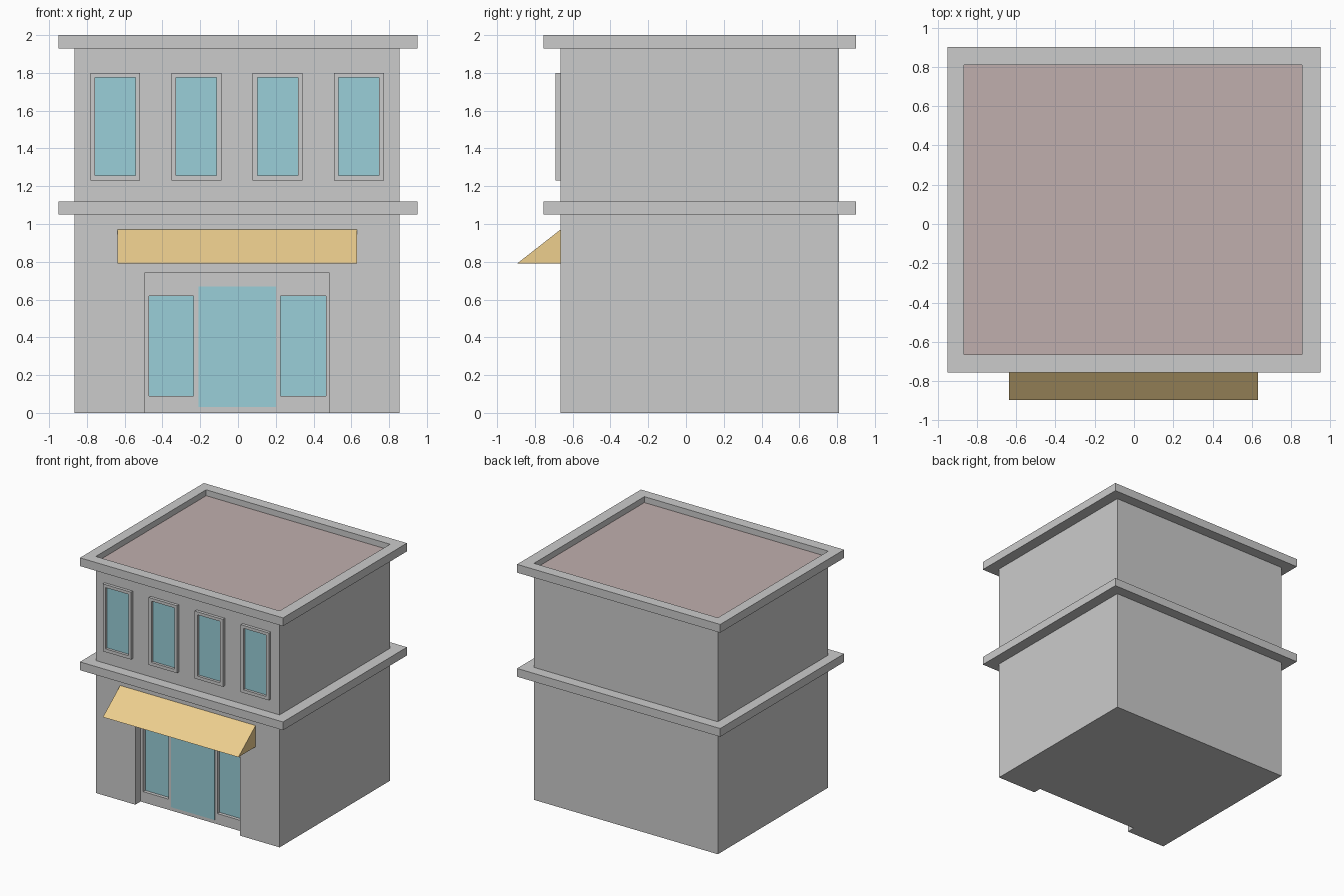
import bpy, bmesh

if "Cube" in bpy.data.objects:
    bpy.data.objects.remove(bpy.data.objects["Cube"])

CX = -0.005                      # facade centre line
X0, X1, Y0, Y1 = -0.865, 0.855, -0.665, 0.81   # wall footprint
SLAB = (-0.95, 0.95, -0.755, 0.90)


def material(name, rgb):
    m = bpy.data.materials.new(name)
    m.diffuse_color = (*rgb, 1)
    m.use_nodes = True
    m.node_tree.nodes["Principled BSDF"].inputs["Base Color"].default_value = m.diffuse_color
    return m


GLASS = material("glass", (0.32, 0.62, 0.69))
CANVAS = material("canvas", (0.85, 0.62, 0.27))
ROOF = material("roof", (0.53, 0.43, 0.42))


def finish(name, bm, mat=None):
    bmesh.ops.recalc_face_normals(bm, faces=bm.faces)
    me = bpy.data.meshes.new(name)
    bm.to_mesh(me)
    bm.free()
    ob = bpy.data.objects.new(name, me)
    bpy.context.collection.objects.link(ob)
    if mat:
        me.materials.append(mat)
    return ob


def box(name, x0, x1, y0, y1, z0, z1, mat=None):
    bm = bmesh.new()
    bmesh.ops.create_cube(bm, size=1)
    for v in bm.verts:
        v.co = (x1 if v.co.x > 0 else x0, y1 if v.co.y > 0 else y0, z1 if v.co.z > 0 else z0)
    return finish(name, bm, mat)


def ring(name, outer, inner, d0, d1, upright=False):
    """Rectangular frame; outer/inner are (u0, u1, v0, v1), extruded d0..d1."""
    bm = bmesh.new()

    def loop(r, d):
        pts = [(r[0], r[2]), (r[1], r[2]), (r[1], r[3]), (r[0], r[3])]
        return [bm.verts.new((u, d, v) if upright else (u, v, d)) for u, v in pts]

    loops = [loop(outer, d0), loop(outer, d1), loop(inner, d1), loop(inner, d0)]
    for k in range(4):
        a, b = loops[k], loops[(k + 1) % 4]
        for i in range(4):
            j = (i + 1) % 4
            bm.faces.new((a[i], a[j], b[j], b[i]))
    return finish(name, bm)


def cut(target, cutter):
    mod = target.modifiers.new("cut", 'BOOLEAN')
    mod.operation = 'DIFFERENCE'
    mod.solver = 'EXACT'
    mod.object = cutter
    bpy.context.view_layer.objects.active = target
    bpy.ops.object.modifier_apply(modifier=mod.name)
    bpy.data.objects.remove(cutter)


# Walls with the shop entrance recessed into the front
walls = box("walls", X0, X1, Y0, Y1, 0, 1.94)
RY = Y0 + 0.07                   # back of the entrance recess
cut(walls, box("recess_cutter", -0.495, 0.485, -0.8, RY, -0.1, 0.74))

# Shop side windows sunk into the recess, door flush with it
for side, (a, b) in {"left": (-0.47, -0.235), "right": (0.225, 0.465)}.items():
    cut(walls, box("window_cutter", a, b, -0.8, RY + 0.03, 0.09, 0.62))
    box("shop_window_" + side, a, b, RY + 0.028, RY + 0.04, 0.09, 0.62, GLASS)
box("glass_door", -0.21, 0.20, RY - 0.003, RY + 0.02, 0.03, 0.67, GLASS)

# Floor ledge, parapet and sunken roof
box("floor_ledge", *SLAB, 1.05, 1.12)
ring("parapet", SLAB, (X0, X1, Y0, Y1), 1.93, 2.0)
box("roof", X0, X1, Y0, Y1, 1.935, 1.95, ROOF)

# Upper windows
for i, off in enumerate((-0.645, -0.215, 0.215, 0.645)):
    c = CX + off
    ring(f"window_frame_{i + 1}", (c - 0.132, c + 0.132, 1.23, 1.80),
         (c - 0.107, c + 0.107, 1.257, 1.775), Y0 - 0.025, Y0 + 0.005, upright=True)
    box(f"window_glass_{i + 1}", c - 0.107, c + 0.107, Y0 - 0.003, Y0 + 0.005, 1.257, 1.775, GLASS)

# Awning: triangular profile pulled across the front
bm = bmesh.new()
profile = [(Y0, 0.97), (-0.895, 0.79), (Y0, 0.79)]
face = bm.faces.new([bm.verts.new((-0.637, y, z)) for y, z in profile])
new = bmesh.ops.extrude_face_region(bm, geom=[face])["geom"]
bmesh.ops.translate(bm, vec=(1.267, 0, 0), verts=[g for g in new if isinstance(g, bmesh.types.BMVert)])
# keep the starting end cap closed
if not any(all(abs(v.co.x + 0.637) < 1e-5 for v in f.verts) for f in bm.faces):
    bm.faces.new([v for v in bm.verts if abs(v.co.x + 0.637) < 1e-5])
finish("awning", bm, CANVAS)
